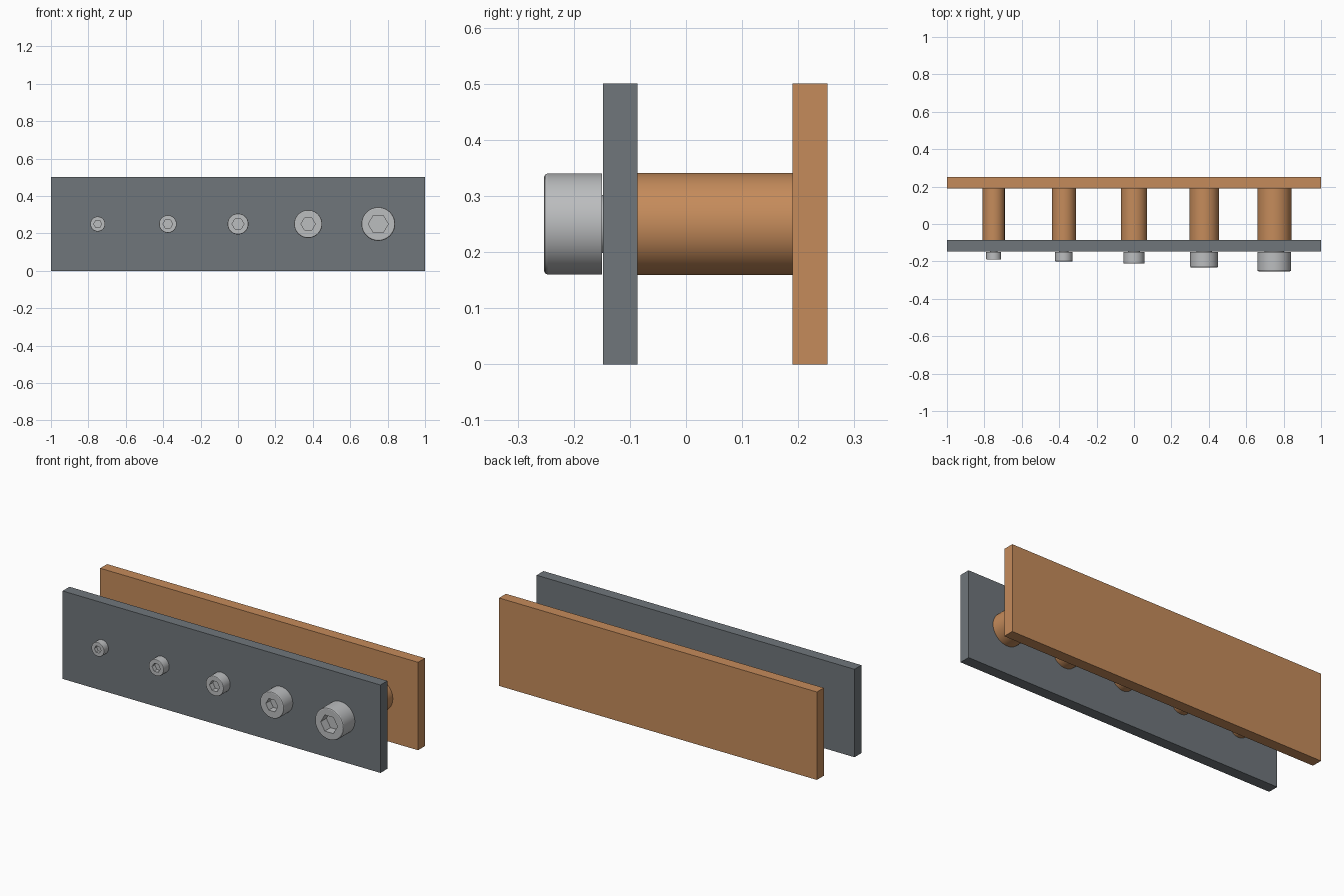
import bpy
import bmesh
from math import cos, sin, pi, radians

if "Cube" in bpy.data.objects:
    bpy.data.objects.remove(bpy.data.objects["Cube"], do_unlink=True)

SIDES = 72
CENTRE_Z = 0.25
PLATE_FRONT, PLATE_BACK = -0.148, -0.086
WALL_FRONT, WALL_BACK = 0.19, 0.252
HEAD_BACK = -0.15


def material(name, rgb):
    mat = bpy.data.materials.new(name)
    mat.use_nodes = True
    colour = (*rgb, 1)
    mat.diffuse_color = colour
    mat.node_tree.nodes["Principled BSDF"].inputs["Base Color"].default_value = colour
    return mat


copper = material("copper", (0.56, 0.26, 0.105))
slate = material("slate grey", (0.16, 0.182, 0.198))
steel = material("light steel", (0.5, 0.51, 0.52))


def finish(name, bm, mat, smooth=False):
    bmesh.ops.recalc_face_normals(bm, faces=bm.faces)
    mesh = bpy.data.meshes.new(name)
    bm.to_mesh(mesh)
    bm.free()
    mesh.materials.append(mat)
    if smooth:
        mesh.shade_smooth()
        mesh.set_sharp_from_angle(angle=radians(15))
    obj = bpy.data.objects.new(name, mesh)
    bpy.context.collection.objects.link(obj)
    return obj


def plate(name, y0, y1, mat):
    bm = bmesh.new()
    bmesh.ops.create_cube(bm, size=1)
    bmesh.ops.scale(bm, vec=(2, y1 - y0, 0.5), verts=bm.verts)
    bmesh.ops.translate(bm, vec=(0, (y0 + y1) / 2, CENTRE_Z), verts=bm.verts)
    finish(name, bm, mat)


def circle(r, y):
    return [(r * cos(2 * pi * i / SIDES), y, r * sin(2 * pi * i / SIDES))
            for i in range(SIDES)]


def hexagon(r, y):
    """Hexagon outline carrying as many points as a circle, corners at the sides."""
    points = []
    per_edge = SIDES // 6
    for k in range(6):
        a, b = k * pi / 3, (k + 1) * pi / 3
        for j in range(per_edge):
            t = j / per_edge
            points.append((r * (cos(a) * (1 - t) + cos(b) * t), y,
                           r * (sin(a) * (1 - t) + sin(b) * t)))
    return points


def loft(name, loops, x, mat):
    """Skin a run of matching loops and cap both ends."""
    bm = bmesh.new()
    rings = [[bm.verts.new((px + x, py, pz + CENTRE_Z)) for px, py, pz in loop]
             for loop in loops]
    for r0, r1 in zip(rings, rings[1:]):
        for i in range(SIDES):
            j = (i + 1) % SIDES
            bm.faces.new((r0[i], r0[j], r1[j], r1[i]))
    bm.faces.new(rings[0])
    bm.faces.new(rings[-1])
    finish(name, bm, mat, smooth=True)


def screw(label, x, shank, head, height, socket):
    front = HEAD_BACK - height
    fillet = head * 0.07
    loops = [circle(head, HEAD_BACK)]
    # rounded front rim
    for k in range(3):
        a = k * pi / 4
        loops.append(circle(head - fillet * (1 - cos(a)),
                            front + fillet * (1 - sin(a))))
    # hex socket
    loops += [hexagon(socket, front), hexagon(socket, front + height * 0.5)]
    loft(f"screw_head_{label}", loops, x, steel)
    loft(f"screw_shank_{label}",
         [circle(shank, HEAD_BACK - 0.001), circle(shank, PLATE_BACK + 0.1)], x, steel)


# Front and back plates
plate("front_plate", PLATE_FRONT, PLATE_BACK, slate)
plate("back_plate", WALL_FRONT, WALL_BACK, copper)

# Fasteners: post radius, shank radius, head radius, head height, socket radius
fasteners = [
    (0.059, 0.021, 0.040, 0.040, 0.021),
    (0.064, 0.026, 0.047, 0.050, 0.026),
    (0.070, 0.032, 0.056, 0.061, 0.032),
    (0.079, 0.042, 0.075, 0.082, 0.038),
    (0.091, 0.052, 0.090, 0.103, 0.053),
]
for n, (post, shank, head, height, socket) in enumerate(fasteners):
    x = (n - 2) * 0.375
    loft(f"post_{n + 1}", [circle(post, PLATE_BACK), circle(post, WALL_FRONT)], x, copper)
    screw(n + 1, x, shank, head, height, socket)
